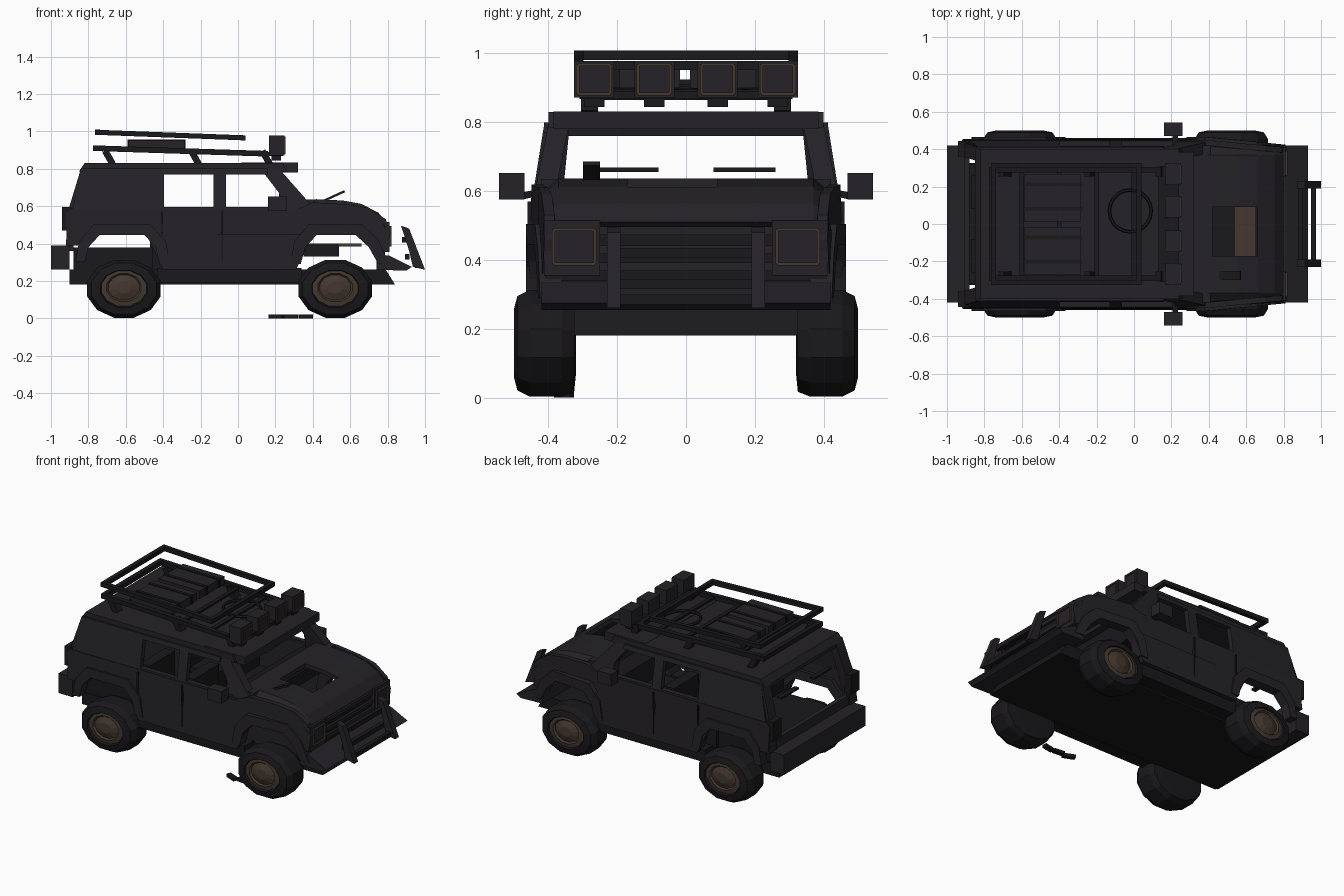
import bpy, bmesh, math
from mathutils import Vector


def material(name, col):
    m = bpy.data.materials.new(name)
    m.diffuse_color = (*col, 1)
    return m


DARK = material("dark_paint", (0.018, 0.016, 0.02))
BLACK = material("black_trim", (0.010, 0.009, 0.011))
BROWN = material("brown_metal", (0.06, 0.04, 0.03))


def make(name, verts, faces, mat, mirror=False):
    me = bpy.data.meshes.new(name)
    me.from_pydata(verts, [], faces)
    bm = bmesh.new()
    bm.from_mesh(me)
    bmesh.ops.recalc_face_normals(bm, faces=bm.faces)
    bm.to_mesh(me)
    bm.free()
    me.materials.append(mat)
    ob = bpy.data.objects.new(name, me)
    bpy.context.collection.objects.link(ob)
    if mirror:
        md = ob.modifiers.new("mirror", 'MIRROR')
        md.use_axis = (False, True, False)
    return ob


def prism(name, pts, y0, y1, mat=DARK, mirror=False, lean=0.0, nose=0.0):
    """Side profile (x, z) extruded from y0 to y1; leans inward with height, narrows toward the nose."""
    n = len(pts)
    verts = [(x, y - lean * (z - 0.57) - nose * max(0, x - 0.4), z) for y in (y0, y1) for x, z in pts]
    faces = [tuple(range(n)), tuple(range(2 * n - 1, n - 1, -1))]
    faces += [(i, (i + 1) % n, n + (i + 1) % n, n + i) for i in range(n)]
    return make(name, verts, faces, mat, mirror)


def box(name, x0, x1, y0, y1, z0, z1, mat=DARK, mirror=False):
    return prism(name, [(x0, z0), (x1, z0), (x1, z1), (x0, z1)], y0, y1, mat, mirror)


def beam(name, p, q, w, h, mat=BLACK, mirror=False):
    p, q = Vector(p), Vector(q)
    d = (q - p).normalized()
    side = d.cross(Vector((0, 0, 1)))
    side = side.normalized() if side.length > 0.01 else Vector((0, 1, 0))
    up = side.cross(d)
    verts = [c + side * w / 2 * a + up * h / 2 * b for c in (p, q)
             for a, b in ((-1, -1), (1, -1), (1, 1), (-1, 1))]
    faces = [(0, 1, 2, 3), (7, 6, 5, 4)] + [(i, (i + 1) % 4, 4 + (i + 1) % 4, 4 + i) for i in range(4)]
    return make(name, verts, faces, mat, mirror)


def lathe(name, rings, cx, cz, squash, mat, sides=12):
    """Rings of (radius, y) around a y axis, closed at both ends."""
    verts, faces = [], []
    for r, y in rings:
        for i in range(sides):
            a = 2 * math.pi * (i + 0.5) / sides
            verts.append((cx + r * math.cos(a), y, cz + r * squash * math.sin(a)))
    for k in range(len(rings) - 1):
        for i in range(sides):
            j = (i + 1) % sides
            faces.append((k * sides + i, k * sides + j, (k + 1) * sides + j, (k + 1) * sides + i))
    faces += [tuple(range(sides)), tuple(range(len(verts) - sides, len(verts)))]
    return make(name, verts, faces, mat, True)


# Floor, sills and inner masses
prism("floor_pan", [(-0.9, 0.18), (0.84, 0.18), (0.79, 0.26), (-0.9, 0.26)], -0.325, 0.325, BLACK)
box("sill", -0.43, 0.34, 0.32, 0.42, 0.19, 0.27, BLACK, True)
box("cargo_floor", -0.88, -0.40, -0.32, 0.32, 0.26, 0.38, BLACK)
box("engine_block", 0.35, 0.54, -0.17, 0.09, 0.33, 0.40, BLACK)
box("engine_tray", 0.42, 0.66, -0.17, 0.09, 0.385, 0.40, BROWN)
prism("dashboard", [(0.17, 0.45), (0.34, 0.45), (0.36, 0.60), (0.19, 0.575)], -0.42, 0.42, BLACK)

# Flattened wheels
for label, x in (("rear", -0.61), ("front", 0.52)):
    lathe(label + "_tyre", [(0.12, 0.32), (0.185, 0.325), (0.203, 0.36), (0.203, 0.455), (0.18, 0.49),
                            (0.13, 0.50), (0.12, 0.48)], x, 0.158, 0.79, BLACK)
    lathe(label + "_hub", [(0.125, 0.46), (0.125, 0.49), (0.095, 0.495), (0.085, 0.485), (0.04, 0.50)],
          x, 0.165, 0.82, BROWN)

# Lower body sides with wheel arch cut-outs
prism("side_panel", [(-0.91, 0.39), (-0.80, 0.39), (-0.75, 0.45), (-0.49, 0.45), (-0.40, 0.26), (0.31, 0.26),
                     (0.40, 0.45), (0.64, 0.45), (0.72, 0.36), (0.80, 0.36), (0.815, 0.46), (0.79, 0.53),
                     (0.70, 0.59), (0.58, 0.61), (0.40, 0.62), (0.32, 0.585), (-0.89, 0.585), (-0.92, 0.56)],
      0.42, 0.45, DARK, True, 0.03, 0.1)
prism("rear_flare", [(-0.87, 0.30), (-0.85, 0.41), (-0.77, 0.505), (-0.47, 0.505), (-0.385, 0.41), (-0.365, 0.29),
                     (-0.42, 0.29), (-0.44, 0.38), (-0.50, 0.445), (-0.74, 0.445), (-0.80, 0.38), (-0.82, 0.30)],
      0.40, 0.465, DARK, True)
prism("front_flare", [(0.28, 0.29), (0.30, 0.41), (0.38, 0.505), (0.66, 0.505), (0.75, 0.42), (0.81, 0.29),
                      (0.75, 0.29), (0.70, 0.38), (0.63, 0.445), (0.42, 0.445), (0.36, 0.38), (0.335, 0.29)],
      0.40, 0.465, DARK, True, 0, 0.1)
for x in (-0.405, -0.085):
    box("door_seam", x - 0.004, x + 0.004, 0.44, 0.46, 0.30, 0.57, BLACK, True)

# Upper sides: solid quarter panel, pillars and window rails
L = 0.16
for name, pts in {
    "quarter_panel": [(-0.89, 0.57), (-0.395, 0.57), (-0.395, 0.80), (-0.83, 0.80)],
    "centre_pillar": [(-0.13, 0.57), (-0.065, 0.57), (-0.065, 0.80), (-0.13, 0.80)],
    "top_rail": [(-0.42, 0.77), (0.16, 0.77), (0.16, 0.80), (-0.42, 0.80)],
    "sill_rail": [(-0.42, 0.57), (0.30, 0.57), (0.27, 0.595), (-0.42, 0.595)],
}.items():
    prism(name, pts, 0.415, 0.448, DARK, True, L)
prism("windscreen_pillar", [(0.22, 0.58), (0.40, 0.59), (0.37, 0.63), (0.22, 0.80), (0.12, 0.80), (0.22, 0.67)],
      0.385, 0.445, DARK, True, 0.2)

# Roof and windscreen header
prism("roof", [(-0.85, 0.785), (0.26, 0.785), (0.24, 0.83), (-0.82, 0.83)], -0.40, 0.40)
box("roof_visor", 0.02, 0.32, -0.385, 0.385, 0.78, 0.832)
box("windscreen_base", 0.30, 0.41, -0.42, 0.42, 0.585, 0.635)

# Rear end: open tailgate aperture with pillars, bumper and lamps
prism("rear_pillar", [(-0.92, 0.39), (-0.88, 0.39), (-0.85, 0.57), (-0.79, 0.80), (-0.84, 0.80), (-0.91, 0.57)],
      0.36, 0.435, DARK, True, 0.1)
box("tailgate_lower", -0.91, -0.88, -0.40, 0.40, 0.36, 0.45)
prism("rear_header", [(-0.845, 0.76), (-0.81, 0.76), (-0.80, 0.80), (-0.84, 0.80)], -0.39, 0.39)
box("rear_lamp", -0.94, -0.89, 0.36, 0.445, 0.47, 0.595, BLACK, True)
box("rear_bumper", -1.0, -0.90, -0.42, 0.42, 0.26, 0.39)
box("rear_shelf_bar", -0.87, -0.84, 0.08, 0.26, 0.655, 0.668, BLACK, True)

# Hood: bent sheet with an open hatch
prof = [(0.34, 0.63), (0.42, 0.637), (0.56, 0.63), (0.66, 0.612), (0.75, 0.565), (0.80, 0.51)]
ys = [(-0.415, -0.035), (-0.37, 0), (-0.17, 0), (0.09, 0), (0.37, 0), (0.415, -0.035)]
m = len(ys)
cells = [(i, j) for i in range(len(prof) - 1) for j in range(m - 1) if not (j == 2 and i in (1, 2))]
hood = make("hood", [(x, y, z + dz) for x, z in prof for y, dz in ys],
            [(i * m + j, (i + 1) * m + j, (i + 1) * m + j + 1, i * m + j + 1) for i, j in cells], DARK)
sol = hood.modifiers.new("thickness", 'SOLIDIFY')
sol.thickness = 0.025
sol.offset = -1
beam("hood_flap", (0.44, -0.275, 0.62), (0.57, -0.275, 0.68), 0.05, 0.012)

# Front fascia, grille bars and headlamps
box("grille_back", 0.755, 0.785, -0.41, 0.41, 0.34, 0.52, BLACK)
for z in (0.38, 0.43, 0.485):
    box("grille_bar", 0.78, 0.80, -0.27, 0.27, z - 0.012, z + 0.012)
box("headlamp_housing", 0.76, 0.81, 0.25, 0.412, 0.355, 0.515, DARK, True)


def lamp_face(name, x, y, z, w, h, t=0.009, mirror=True):
    for s in (-1, 1):
        box(name + "_rim", x, x + 0.012, y + s * (w / 2) - t / 2, y + s * (w / 2) + t / 2,
            z - h / 2, z + h / 2, BROWN, mirror)
        box(name + "_rim", x, x + 0.012, y - w / 2, y + w / 2,
            z + s * (h / 2) - t / 2, z + s * (h / 2) + t / 2, BROWN, mirror)


lamp_face("headlamp", 0.808, 0.325, 0.438, 0.12, 0.10)

# Front bumper and bull bar
prism("front_bumper", [(0.74, 0.26), (0.90, 0.255), (0.93, 0.275), (0.81, 0.335), (0.74, 0.34)], -0.42, 0.42)
prism("bull_bar_post", [(0.872, 0.495), (0.915, 0.48), (1.0, 0.26), (0.935, 0.275), (0.915, 0.36)],
      0.19, 0.23, DARK, True)
for x, z in ((0.89, 0.42), (0.905, 0.33), (0.96, 0.285)):
    box("bull_bar_rail", x - 0.013, x + 0.013, -0.20, 0.20, z - 0.015, z + 0.015, BLACK)

# Door mirrors
box("mirror", 0.16, 0.26, 0.47, 0.543, 0.575, 0.652, DARK, True)
beam("mirror_arm", (0.22, 0.41, 0.60), (0.22, 0.48, 0.585), 0.03, 0.02, BLACK, True)


# Tilted roof rack: two rectangular rails, slats, feet and luggage
def rail_loop(name, x0, z0, x1, z1, y, t):
    beam(name + "_side", (x0, y, z0), (x1, y, z1), t, t, BLACK, True)
    for x, z in ((x0 + t / 2, z0), (x1 - t / 2, z1)):
        beam(name + "_end", (x, -y, z), (x, y, z), t, t)


rail_loop("rack_lower", -0.775, 0.91, 0.16, 0.88, 0.29, 0.03)
rail_loop("rack_upper", -0.765, 0.995, 0.04, 0.965, 0.312, 0.027)
for k in range(4):
    x = -0.60 + 0.2 * k
    z = 0.90 - 0.032 * (x + 0.5)
    beam("rack_slat", (x, -0.29, z), (x, 0.29, z), 0.025, 0.015)
for x in (-0.69, -0.23, 0.15):
    beam("rack_foot", (x - 0.02, 0.28, 0.895), (x + 0.02, 0.28, 0.825), 0.05, 0.035, BLACK, True)
for y in (-0.272, 0.012):
    box("luggage", -0.585, -0.285, y, y + 0.255, 0.90, 0.952)
    for dy in (0.06, 0.19):
        box("luggage_strap", -0.59, -0.28, y + dy, y + dy + 0.02, 0.90, 0.957, BLACK)
bpy.ops.mesh.primitive_torus_add(location=(-0.02, 0.07, 0.887), rotation=(0, 0.032, 0), major_radius=0.112,
                                 minor_radius=0.01, major_segments=20, minor_segments=6)
bpy.context.object.name = "rack_ring"
bpy.context.object.data.materials.append(BLACK)

# Roof lamps
for y in (0.092, 0.267):
    box("roof_lamp", 0.165, 0.248, y - 0.058, y + 0.058, 0.872, 0.978, DARK, True)
    lamp_face("roof_lamp", 0.243, y, 0.925, 0.095, 0.085)
    box("roof_lamp_foot", 0.18, 0.23, y - 0.03, y + 0.03, 0.845, 0.88, BLACK, True)
box("roof_lamp_bar", 0.13, 0.24, -0.31, 0.31, 0.868, 0.89, BLACK)

# Low interior seats
for x in (-0.02, -0.34):
    box("seat_base", x - 0.12, x + 0.12, 0.08, 0.34, 0.26, 0.40, BLACK, True)
    box("seat_back", x - 0.13, x - 0.06, 0.08, 0.34, 0.38, 0.565, BLACK, True)

# Loose debris on the ground
for k in range(3):
    x = 0.17 + 0.078 * k
    beam("debris", (x, -0.34 - 0.012 * k, 0.01), (x + 0.072, -0.37 + 0.01 * k, 0.01), 0.03, 0.02)
